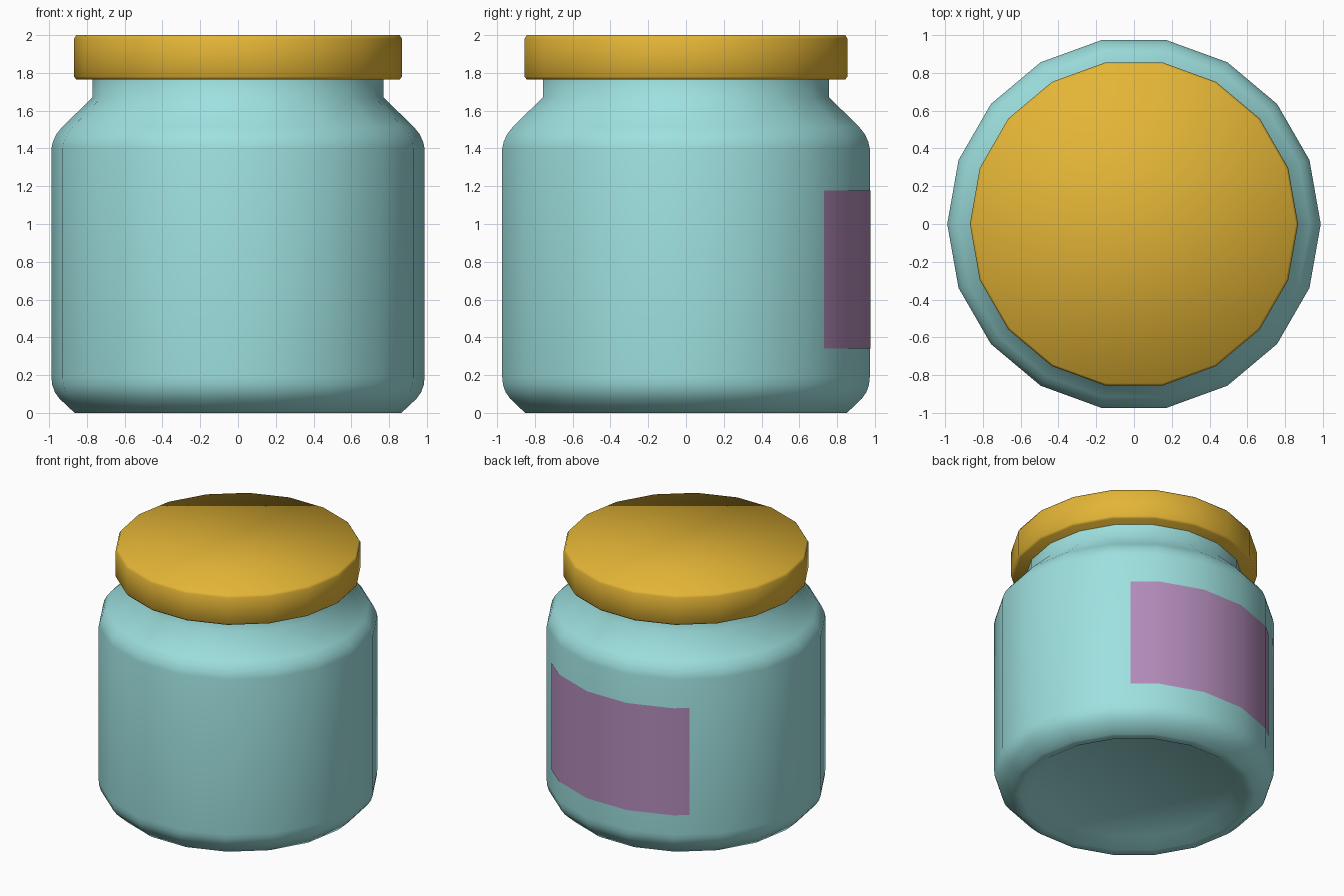
import bpy, bmesh, math

if "Cube" in bpy.data.objects:
    bpy.data.objects.remove(bpy.data.objects["Cube"])

SIDES = 18
BODY_R = 0.988


def material(name, rgb):
    m = bpy.data.materials.new(name)
    m.diffuse_color = (*rgb, 1.0)
    m.use_nodes = True
    m.node_tree.nodes["Principled BSDF"].inputs["Base Color"].default_value = m.diffuse_color
    return m


def finish(name, bm, mat, angle):
    me = bpy.data.meshes.new(name)
    bm.to_mesh(me)
    bm.free()
    me.materials.append(mat)
    ob = bpy.data.objects.new(name, me)
    bpy.context.collection.objects.link(ob)
    bpy.ops.object.select_all(action='DESELECT')
    ob.select_set(True)
    bpy.context.view_layer.objects.active = ob
    bpy.ops.object.shade_smooth_by_angle(angle=math.radians(angle))
    return ob


def lathe(name, profile, mat, angle):
    """Turn an (r, z) profile into a closed 18-sided solid."""
    bm = bmesh.new()
    rings = []
    for r, z in profile:
        rings.append([bm.verts.new((r * math.cos(2 * math.pi * i / SIDES),
                                    r * math.sin(2 * math.pi * i / SIDES), z))
                      for i in range(SIDES)])
    for a, b in zip(rings, rings[1:]):
        for i in range(SIDES):
            j = (i + 1) % SIDES
            bm.faces.new((a[i], a[j], b[j], b[i]))
    bm.faces.new(rings[0])
    bm.faces.new(rings[-1])
    bmesh.ops.recalc_face_normals(bm, faces=bm.faces)
    return finish(name, bm, mat, angle)


teal = material("pale_teal", (0.34, 0.75, 0.74))
gold = material("gold", (0.77, 0.46, 0.037))
purple = material("mauve", (0.45, 0.26, 0.49))

# Jar body with recessed base, chamfered foot, rounded shoulder and neck
lathe("jar_body", [(0.70, 0.06), (0.80, 0.0), (0.865, 0),
                   (0.945, 0.075), (0.97, 0.11), (0.984, 0.15),
                   (BODY_R, 0.19), (BODY_R, 1.40), (0.98, 1.435),
                   (0.962, 1.475), (0.93, 1.515), (0.77, 1.67),
                   (0.77, 1.80)], teal, 60)

# Lid with slightly bevelled rims
lathe("lid", [(0.856, 1.765), (0.868, 1.78), (0.868, 1.98),
              (0.856, 2.0)], gold, 70)

# Label: thin sheet following the facets on the back
bm = bmesh.new()
cols = []
for deg in (48.5, 60, 80, 100, 120, 126.5):
    off = deg % 20 - 10
    r = (BODY_R * math.cos(math.radians(10)) + 0.003) / math.cos(math.radians(off))
    x, y = r * math.cos(math.radians(deg)), r * math.sin(math.radians(deg))
    cols.append([bm.verts.new((x, y, z)) for z in (0.342, 1.177)])
for a, b in zip(cols, cols[1:]):
    bm.faces.new((a[0], b[0], b[1], a[1]))
finish("label", bm, purple, 35)
